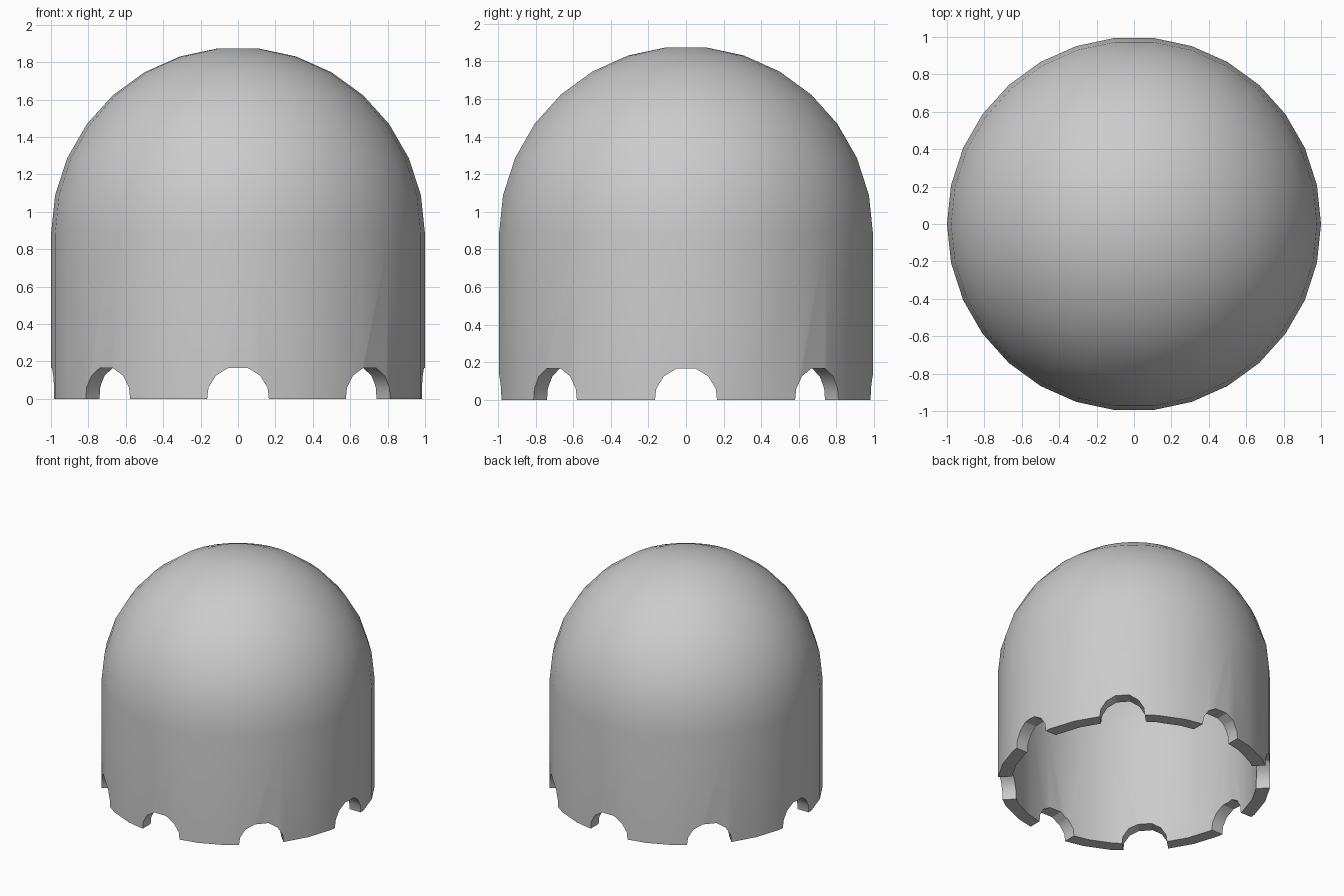
import bpy, bmesh
from math import sin, cos, radians
from mathutils import Matrix, Vector

cube = bpy.data.objects.get("Cube")
if cube:
    bpy.data.objects.remove(cube, do_unlink=True)

SEGMENTS = 30
SPRING = 0.88        # height where the wall becomes the dome
THICKNESS = 0.1

grey = bpy.data.materials.new("plain grey")
grey.use_nodes = True
grey.diffuse_color = (0.6, 0.6, 0.6, 1)
grey.node_tree.nodes["Principled BSDF"].inputs["Base Color"].default_value = (0.6, 0.6, 0.6, 1)


def make_object(name, bm):
    bmesh.ops.recalc_face_normals(bm, faces=bm.faces)
    mesh = bpy.data.meshes.new(name)
    bm.to_mesh(mesh)
    bm.free()
    obj = bpy.data.objects.new(name, mesh)
    bpy.context.collection.objects.link(obj)
    mesh.materials.append(grey)
    return obj


def dome_profile(radius):
    """Half outline from the foot up to the flat little cap."""
    arc = [(radius * cos(radians(a)), SPRING + radius * sin(radians(a)))
           for a in range(0, 85, 12)]
    return [(radius, 0)] + arc


# Hollow shell: outer and inner outlines turned about z
bm = bmesh.new()
skins = []
for radius in (1, 1 - THICKNESS):
    rings = []
    for r, z in dome_profile(radius):
        rings.append([bm.verts.new((r * cos(radians(a)), r * sin(radians(a)), z))
                      for a in range(0, 360, 360 // SEGMENTS)])
    skins.append(rings)


def bridge(low, high):
    for i in range(SEGMENTS):
        j = (i + 1) % SEGMENTS
        bm.faces.new((low[i], low[j], high[j], high[i]))


for rings in skins:
    for low, high in zip(rings, rings[1:]):
        bridge(low, high)
    bm.faces.new(rings[-1])
bridge(skins[0][0], skins[1][0])     # foot rim
shell = make_object("domed_shell", bm)

# Eight rounded notches around the foot
half = [(0.165, 0), (0.158, 0.06), (0.118, 0.125), (0.051, 0.166)]
outline = [(0.165, -0.1)] + half + [(-x, z) for x, z in reversed(half)] + [(-0.165, -0.1)]
bm = bmesh.new()
for k in range(8):
    turn = Matrix.Rotation(radians(45 * k), 3, "Z")
    near, far = [[bm.verts.new(turn @ Vector((x, y, z))) for x, z in outline]
                 for y in (0.6, 1.2)]
    bm.faces.new(near)
    bm.faces.new(far)
    for i in range(len(outline)):
        j = (i + 1) % len(outline)
        bm.faces.new((near[i], near[j], far[j], far[i]))
cutter = make_object("notch_cutter", bm)
cutter.hide_render = True

cut = shell.modifiers.new("notches", "BOOLEAN")
cut.operation = "DIFFERENCE"
cut.solver = "EXACT"
cut.object = cutter

bpy.ops.object.select_all(action="DESELECT")
shell.select_set(True)
bpy.context.view_layer.objects.active = shell
bpy.ops.object.modifier_apply(modifier=cut.name)
bpy.data.objects.remove(cutter, do_unlink=True)
bpy.ops.object.shade_smooth_by_angle(angle=radians(30))
